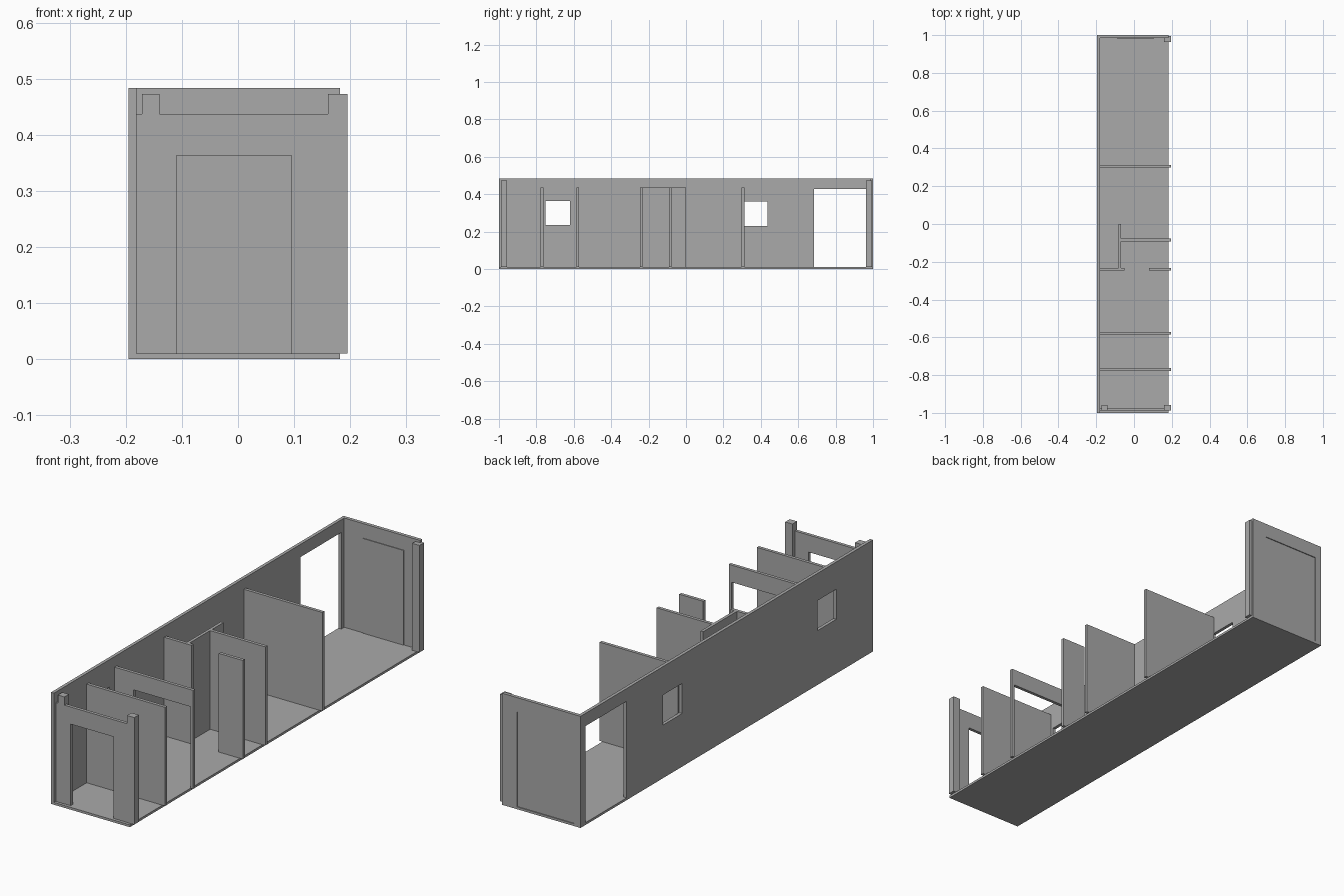
import bpy

cube = bpy.data.objects.get("Cube")
if cube:
    bpy.data.objects.remove(cube)

grey = bpy.data.materials.new("plain_grey")
grey.use_nodes = True
colour = (0.4, 0.4, 0.4, 1)
grey.diffuse_color = colour
grey.node_tree.nodes["Principled BSDF"].inputs["Base Color"].default_value = colour

FLOOR, TOP, WALL_TOP, POST_TOP = 0.01, 0.437, 0.483, 0.473
LEFT, INNER, FLOOR_EDGE, RIGHT = -0.195, -0.181, 0.182, 0.195
THICK = 0.014


def box(name, x, y, z):
    """Box from three (low, high) ranges."""
    bpy.ops.mesh.primitive_cube_add(size=1)
    ob = bpy.context.object
    ob.name = name
    for v in ob.data.vertices:
        v.co = [r[0] if c < 0 else r[1] for c, r in zip(v.co, (x, y, z))]
    ob.data.materials.append(grey)
    return ob


def cut(ob, x, y, z):
    """Cut a box-shaped opening, leaving the cutter hidden."""
    tool = box(ob.name + "_cutter", x, y, z)
    tool.hide_render = True
    tool.hide_set(True)
    mod = ob.modifiers.new("opening", "BOOLEAN")
    mod.operation, mod.object, mod.solver = "DIFFERENCE", tool, "EXACT"
    bpy.context.view_layer.objects.active = ob
    bpy.ops.object.modifier_apply(modifier=mod.name)
    bpy.data.objects.remove(tool)


def partition(name, y, x=(INNER, RIGHT)):
    """Thin cross wall standing on the floor, starting at y."""
    return box(name, x, (y, y + THICK), (FLOOR, TOP))


# Shell: floor, long side wall with two windows and a wide door, end wall
box("floor", (LEFT, FLOOR_EDGE), (-1, 1), (0, FLOOR))
side = box("side_wall", (LEFT, INNER), (-1, 1), (0, WALL_TOP))
for y, z in (((-0.75, -0.62), (0.235, 0.365)),
             ((0.305, 0.435), (0.23, 0.36)),
             ((0.685, 0.965), (FLOOR, 0.428))):
    cut(side, (-0.3, -0.1), y, z)

end = box("end_wall", (INNER, FLOOR_EDGE), (0.985, 1), (0, WALL_TOP))
cut(end, (-0.165, 0.11), (0.996, 1.1), (FLOOR, 0.42))
box("end_door_panel", (-0.09, 0.105), (0.982, 0.986), (FLOOR, 0.42))

# Entrance wall with doorway, and corner posts
entrance = partition("entrance_wall", -0.987)
cut(entrance, (-0.11, 0.095), (-1.1, -0.9), (0, 0.363))
box("entrance_left_post", (-0.171, -0.14), (-0.988, -0.957), (FLOOR, POST_TOP))
box("entrance_right_post", (0.16, RIGHT), (-0.988, -0.957), (FLOOR, POST_TOP))
box("end_post", (0.16, RIGHT), (0.963, 0.994), (FLOOR, POST_TOP))

# Full cross walls
partition("front_partition", -0.777)
partition("rear_partition", 0.298)
doorway = partition("doorway_partition", -0.585)
cut(doorway, (-0.09, 0.181), (-0.7, -0.5), (0, 0.363))

# Small middle room
partition("middle_wall_inner", -0.246, (INNER, -0.05))
partition("middle_wall_outer", -0.246, (0.08, RIGHT))
partition("closet_wall", -0.092, (-0.07, RIGHT))
box("corridor_wall", (-0.082, -0.069), (-0.234, 0), (FLOOR, TOP))
